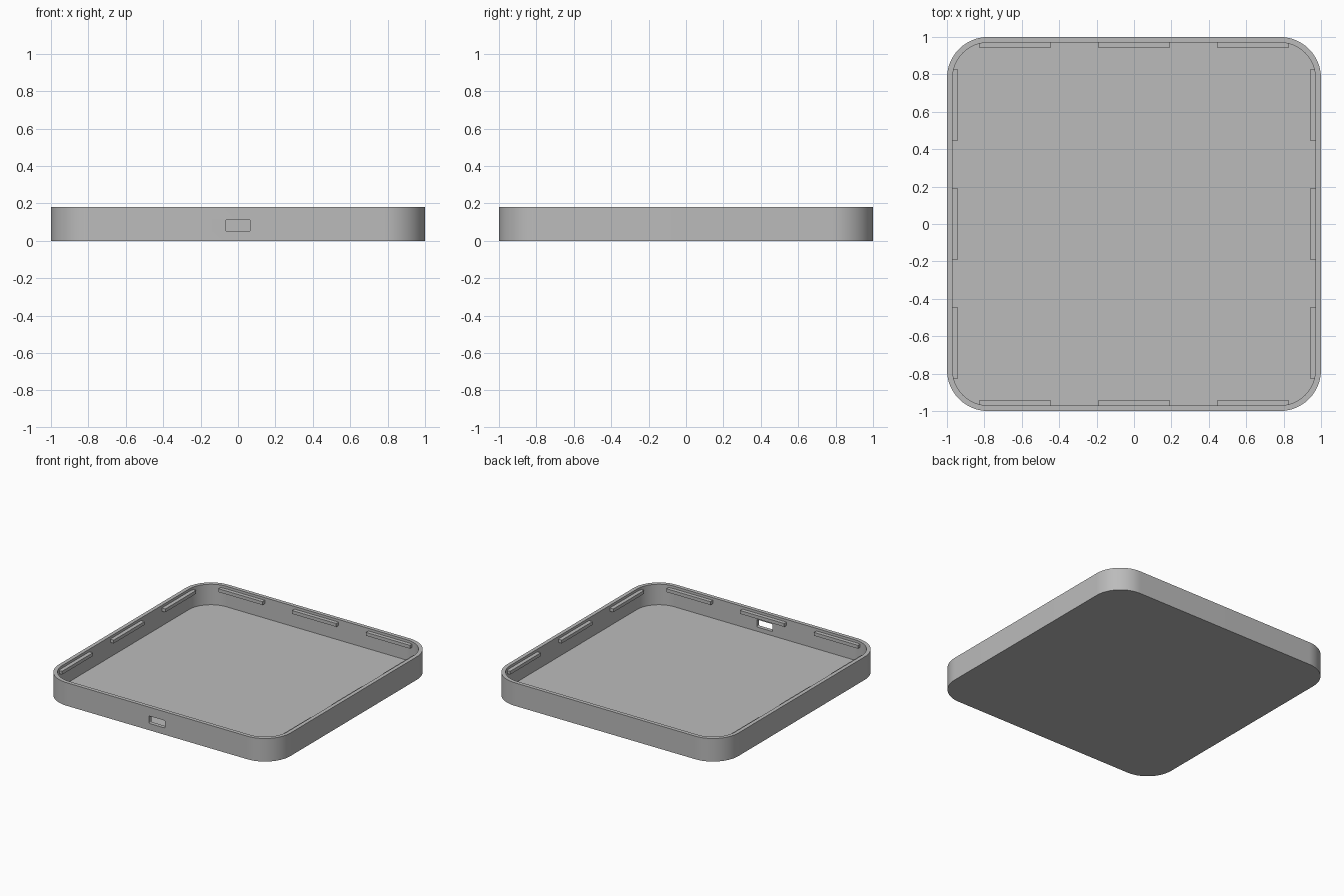
import bpy, bmesh, math
from mathutils import Matrix

cube = bpy.data.objects.get("Cube")
if cube:
    bpy.data.objects.remove(cube, do_unlink=True)

HEIGHT, WALL, FLOOR, RADIUS = 0.18, 0.03, 0.02, 0.22

grey = bpy.data.materials.new("matte_grey")
grey.use_nodes = True
grey.diffuse_color = (0.5, 0.5, 0.5, 1)
grey.node_tree.nodes["Principled BSDF"].inputs["Base Color"].default_value = (0.5, 0.5, 0.5, 1)


def finish(name, bm):
    bmesh.ops.recalc_face_normals(bm, faces=bm.faces[:])
    mesh = bpy.data.meshes.new(name)
    bm.to_mesh(mesh)
    bm.free()
    mesh.materials.append(grey)
    obj = bpy.data.objects.new(name, mesh)
    bpy.context.collection.objects.link(obj)
    return obj


def rounded_loop(bm, half_x, half_y, radius, z, steps):
    """Ring of vertices around a rounded rectangle."""
    verts = []
    for quarter, (sx, sy) in enumerate([(1, 1), (-1, 1), (-1, -1), (1, -1)]):
        for i in range(steps + 1):
            a = math.pi / 2 * (quarter + i / steps)
            verts.append(bm.verts.new((sx * (half_x - radius) + radius * math.cos(a),
                                       sy * (half_y - radius) + radius * math.sin(a), z)))
    return verts


def bridge(bm, low, high):
    n = len(low)
    for i in range(n):
        j = (i + 1) % n
        bm.faces.new((low[i], low[j], high[j], high[i]))


# Tray: outer wall, rim, inner wall and floor as stacked rounded loops
bm = bmesh.new()
inner = 1 - WALL
levels = [(1, RADIUS, 0), (1, RADIUS, HEIGHT),
          (inner, RADIUS - WALL, HEIGHT), (inner, RADIUS - WALL, FLOOR)]
loops = [rounded_loop(bm, half, half, r, z, 20) for half, r, z in levels]
for low, high in zip(loops, loops[1:]):
    bridge(bm, low, high)
bm.faces.new(loops[0][::-1])
bm.faces.new(loops[-1])
tray = finish("tray", bm)

# Port opening through the front wall
bm = bmesh.new()
ends = [rounded_loop(bm, 0.068, 0.029, 0.006, z, 4) for z in (-0.05, 0.05)]
bridge(bm, *ends)
bm.faces.new(ends[0][::-1])
bm.faces.new(ends[1])
bm.transform(Matrix.Translation((0, -0.985, 0.082)) @ Matrix.Rotation(math.pi / 2, 4, "X"))
cutter = finish("port_cutter", bm)
cutter.hide_render = True
cut = tray.modifiers.new("port", "BOOLEAN")
cut.operation, cut.solver, cut.object = "DIFFERENCE", "EXACT", cutter
bpy.context.view_layer.objects.active = tray
tray.select_set(True)
bpy.ops.object.modifier_apply(modifier=cut.name)
bpy.data.objects.remove(cutter, do_unlink=True)
bpy.ops.object.shade_smooth_by_angle(angle=math.radians(30))

# Snap ridges: three along each inner wall
for side, name in enumerate(["back", "right", "front", "left"]):
    bm = bmesh.new()
    for x in (-0.637, 0, 0.637):
        bmesh.ops.create_cube(bm, size=1, matrix=Matrix.Translation((x, 0.96, 0.147))
                              @ Matrix.Diagonal((0.38, 0.04, 0.026, 1)))
    bm.transform(Matrix.Rotation(side * math.pi / 2, 4, "Z"))
    finish(name + "_snap_ridges", bm)
